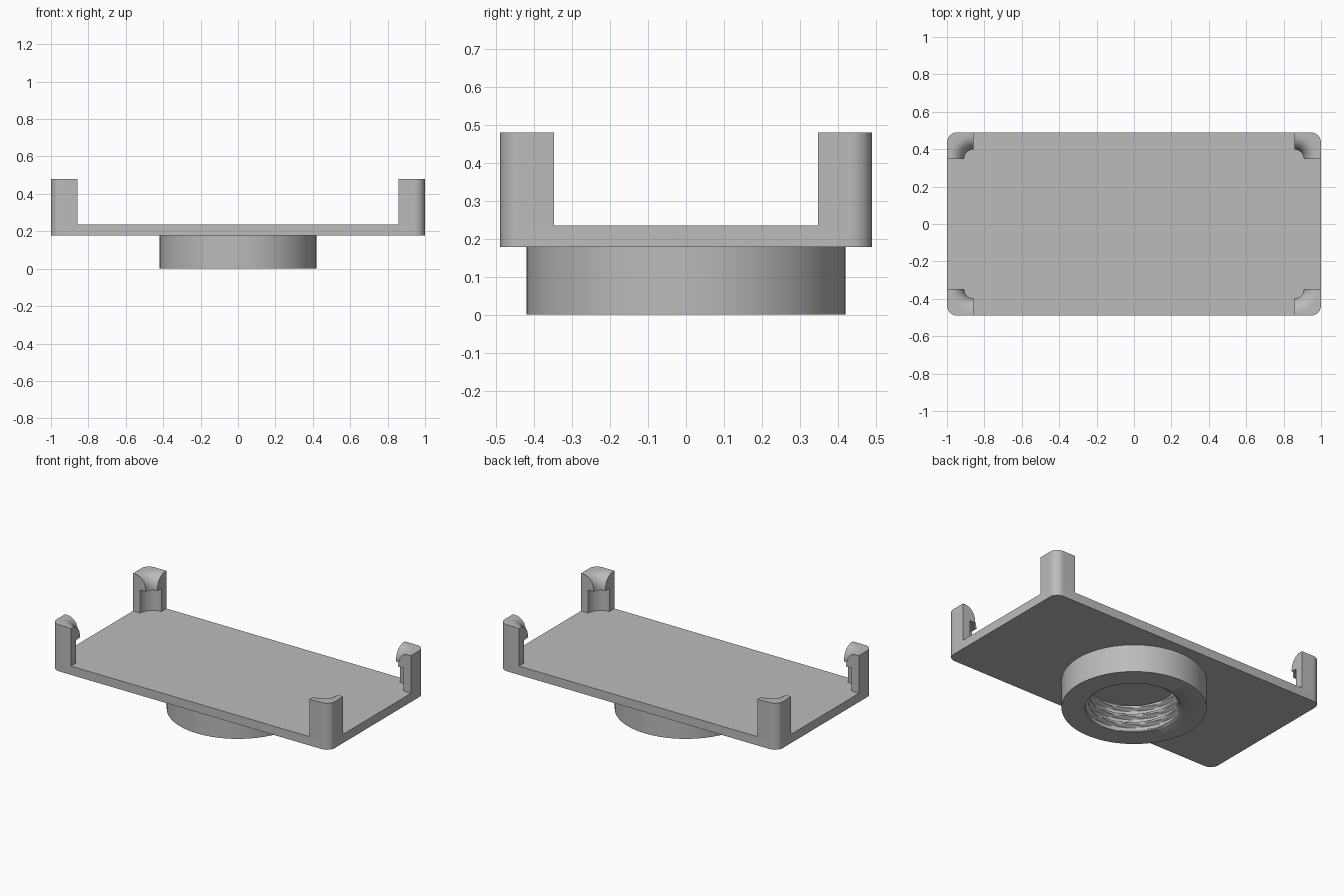
import bpy, bmesh, math

if "Cube" in bpy.data.objects:
    bpy.data.objects.remove(bpy.data.objects["Cube"])

HALF_X, HALF_Y = 1.0, 0.49
PLATE_BOTTOM, PLATE_TOP, POST_TOP = 0.178, 0.235, 0.48
CORNER, POST = 0.055, 0.142

grey = bpy.data.materials.new("plain grey")
grey.use_nodes = True
grey.diffuse_color = (0.5, 0.5, 0.5, 1)
grey.node_tree.nodes["Principled BSDF"].inputs["Base Color"].default_value = (0.5, 0.5, 0.5, 1)


def finish(bm, name, angle=35):
    bmesh.ops.recalc_face_normals(bm, faces=bm.faces)
    mesh = bpy.data.meshes.new(name)
    bm.to_mesh(mesh)
    bm.free()
    mesh.materials.append(grey)
    obj = bpy.data.objects.new(name, mesh)
    bpy.context.collection.objects.link(obj)
    bpy.ops.object.select_all(action='DESELECT')
    obj.select_set(True)
    bpy.context.view_layer.objects.active = obj
    bpy.ops.object.shade_smooth_by_angle(angle=math.radians(angle))
    return obj


def corner_arc(steps=10):
    """Offsets of a rounded corner from its arc centre."""
    for i in range(steps + 1):
        a = math.pi / 2 * i / steps
        yield CORNER * math.cos(a), CORNER * math.sin(a)


def bridge(bm, a, b):
    """Join two closed loops of equal length with quads."""
    n = len(a)
    for i in range(n):
        j = (i + 1) % n
        bm.faces.new((a[i], a[j], b[j], b[i]))


# Base plate: rounded rectangle, extruded
bm = bmesh.new()
outline = []
for sx, sy in ((1, 1), (-1, 1), (-1, -1), (1, -1)):
    arc = [(sx * (HALF_X - CORNER + u), sy * (HALF_Y - CORNER + v)) for u, v in corner_arc()]
    outline += arc if sx * sy > 0 else arc[::-1]
low = [bm.verts.new((x, y, PLATE_BOTTOM)) for x, y in outline]
high = [bm.verts.new((x, y, PLATE_TOP)) for x, y in outline]
bm.faces.new(low)
bm.faces.new(high)
bridge(bm, low, high)
finish(bm, "base_plate")

# Clip posts: inner hook profile (radius, height) swept round the inner corner
hook = [(0.09, PLATE_TOP), (0.09, 0.385), (0.05, 0.385), (0.05, 0.395)]
for i in range(1, 9):
    a = math.pi / 2 * i / 8
    hook.append((0.05 + 0.075 * (1 - math.cos(a)), 0.395 + (POST_TOP - 0.395) * math.sin(a)))

straight = POST - CORNER
side = [(POST, straight * i / 6) for i in range(6)]
post_outline = side + [(straight + u, straight + v) for u, v in corner_arc()]
post_outline += [(y, x) for x, y in reversed(side)]


def clip_post(name, sx, sy):
    bm = bmesh.new()
    sections = []
    for px, py in post_outline:
        a = math.atan2(py, px)
        points = [(r * math.cos(a), r * math.sin(a), z) for r, z in hook]
        points += [(px, py, POST_TOP), (px, py, PLATE_TOP)]
        sections.append([bm.verts.new((sx * (HALF_X - POST + x), sy * (HALF_Y - POST + y), z))
                         for x, y, z in points])
    for a, b in zip(sections, sections[1:]):
        bridge(bm, a, b)
    bm.faces.new(sections[0])
    bm.faces.new(sections[-1])
    finish(bm, name)


for sx, x_name in ((1, "left"), (-1, "right")):
    for sy, y_name in ((-1, "front"), (1, "back")):
        clip_post(f"{y_name}_{x_name}_clip_post", sx, sy)

# Threaded collar: plain outside, helical ridge inside
SEGMENTS, ROWS, PITCH = 96, 44, 0.055
COLLAR_TOP = 0.2


def thread_radius(z, turn):
    phase = (z / PITCH + turn) % 1
    ridge = min(1, max(0, 1.6 - abs(phase - 0.5) * 5))
    return 0.283 - 0.023 * ridge * min(1, z / 0.015)


bm = bmesh.new()
columns = []
for s in range(SEGMENTS):
    turn = s / SEGMENTS
    c, d = math.cos(turn * math.tau), math.sin(turn * math.tau)
    profile = [(0.42, COLLAR_TOP), (0.42, 0)]
    for k in range(ROWS + 1):
        z = COLLAR_TOP * k / ROWS
        profile.append((thread_radius(z, turn), z))
    columns.append([bm.verts.new((r * c, r * d, z)) for r, z in profile])
for s in range(SEGMENTS):
    bridge(bm, columns[s], columns[(s + 1) % SEGMENTS])
finish(bm, "threaded_collar")
